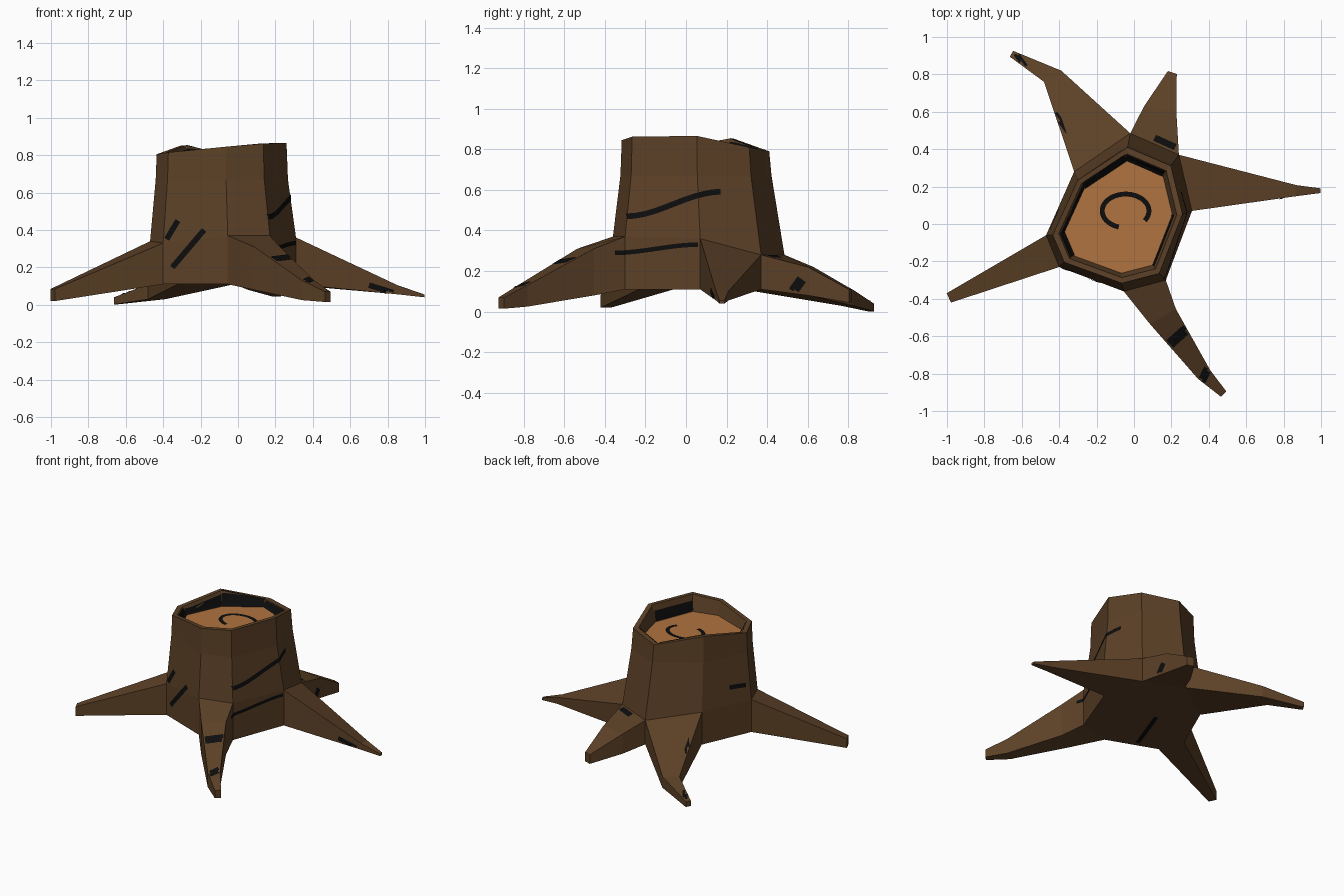
import bpy, bmesh, math
from mathutils import Vector
from mathutils.bvhtree import BVHTree

if "Cube" in bpy.data.objects:
    bpy.data.objects.remove(bpy.data.objects["Cube"])


def material(name, rgb):
    m = bpy.data.materials.new(name)
    m.diffuse_color = (*rgb, 1)
    m.use_nodes = True
    m.node_tree.nodes["Principled BSDF"].inputs["Base Color"].default_value = m.diffuse_color
    return m


BARK = material("bark brown", (0.107, 0.052, 0.020))
WOOD = material("cut wood tan", (0.434, 0.174, 0.050))
BLACK = material("crack black", (0.004, 0.004, 0.004))


def finish(bm, name, mats, recalc=True):
    if recalc:
        bmesh.ops.recalc_face_normals(bm, faces=bm.faces[:])
    me = bpy.data.meshes.new(name)
    bm.to_mesh(me)
    bm.free()
    for m in mats:
        me.materials.append(m)
    ob = bpy.data.objects.new(name, me)
    bpy.context.collection.objects.link(ob)
    return ob


def loft(bm, rings):
    """Bridge closed rings of points; returns the vertex rings."""
    vs = [[bm.verts.new(p) for p in r] for r in rings]
    n = len(vs[0])
    for a, b in zip(vs, vs[1:]):
        for i in range(n):
            j = (i + 1) % n
            bm.faces.new((a[i], a[j], b[j], b[i]))
    return vs


# Stump: irregular eight-sided trunk narrowing to a rim, with a sunken cut face
BASE = [Vector(p) for p in [(-.47, -.06, .34), (-.40, -.23, .33), (-.055, -.36, .37),
                            (.17, -.30, .37), (.31, .07, .36), (.24, .37, .28),
                            (-.02, .485, .28), (-.32, .28, .34)]]
RIM_Z = [.805, .815, .845, .862, .866, .81, .79, .853]
RIM = [Vector((-.15 + (p.x + .15) * .89, -.05 + (p.y + .05) * .86, z))
       for p, z in zip(BASE, RIM_Z)]
BOTTOM, FLOOR = .11, .75
CENTRE = sum(RIM, Vector()) / 8


def at_height(ring, z):
    return [Vector((p.x, p.y, z)) for p in ring]


def inset(k):
    return [Vector((*CENTRE.lerp(p, k).xy, p.z)) for p in RIM]


middle = at_height([b.lerp(r, .85) for b, r in zip(BASE, RIM)], .67)
bm = bmesh.new()
rings = loft(bm, [at_height(BASE, BOTTOM), BASE, middle, RIM,
                  inset(.91), at_height(inset(.84), FLOOR)])
bm.faces.new(rings[0][::-1])
bm.faces.new(rings[-1]).material_index = 1
solids = [finish(bm, "stump", [BARK, WOOD])]

# Roots: four-sided tapering lofts growing out of one stump side each.
# Section: centre x, centre y, width, low z, high z
ROOTS = {
    "left_root": (0, [(-.99, -.395, .055, .02, .085)]),
    "front_root": (2, [(.155, -.495, .16, .08, .31), (.375, -.805, .08, .025, .13),
                       (.48, -.91, .04, .015, .07)]),
    "right_root": (4, [(.865, .178, .06, .055, .10), (.997, .178, .025, .04, .055)]),
    "back_root": (5, [(.14, .615, .175, .08, .22), (.205, .81, .05, .045, .11)]),
    "back_left_root": (6, [(-.435, .79, .11, .03, .11), (-.655, .91, .036, .002, .04)]),
}
for name, (side, sections) in ROOTS.items():
    a, b = BASE[side], BASE[side + 1]
    loops = [at_height([a, b], BOTTOM) + [b, a]]
    last = (a + b).xy / 2
    for x, y, width, low, high in sections:
        c = Vector((x, y))
        d = (c - last).normalized()
        half = Vector((-d.y, d.x)) * width / 2
        p, q = c - half, c + half
        loops.append([(*p, low), (*q, low), (*q, high), (*p, high)])
        last = c
    bm = bmesh.new()
    bm.faces.new(loft(bm, loops)[-1])
    solids.append(finish(bm, name, [BARK]))

# Black cracks: thin strips projected onto the surface along an axis
verts, polys = [], []
for ob in solids:
    k = len(verts)
    verts += [v.co.copy() for v in ob.data.vertices]
    polys += [[k + i for i in p.vertices] for p in ob.data.polygons]
TREE = BVHTree.FromPolygons(verts, polys)
VIEWS = {"front": (1, -1), "back": (1, 1), "right": (0, 1),
         "left": (0, -1), "top": (2, 1), "below": (2, -1)}


def crack(bm, view, width, samples):
    axis, sign = VIEWS[view]
    ray = Vector((0, 0, 0))
    ray[axis] = -sign
    prev = None
    for k, s in enumerate(samples):
        d = samples[min(k + 1, len(samples) - 1)] - samples[max(k - 1, 0)]
        side = Vector((-d.y, d.x)).normalized() * width / 2
        row = []
        for t in (-1, 0, 1):
            origin = list(s + side * t)
            origin.insert(axis, 3 * sign)
            hit, nor, _, _ = TREE.ray_cast(Vector(origin), ray)
            if hit and nor.dot(ray) > 0:
                nor = -nor
            row.append(bm.verts.new(hit + nor * .004) if hit else None)
        for m in (0, 1) if prev else ():
            quad = (prev[m], prev[m + 1], row[m + 1], row[m])
            if all(quad) and max((p.co - q.co).length for p in quad for q in quad) < .12:
                f = bm.faces.new(quad)
                f.normal_update()
                if f.normal.dot(ray) > 0:
                    f.normal_flip()
        prev = row


def line(a, b, ease=False):
    """Evenly sampled line, optionally bent into a gentle S."""
    a, b = Vector(a), Vector(b)
    n = max(2, int((b - a).length / .012))
    out = []
    for i in range(n + 1):
        t = i / n
        v = t * t * (3 - 2 * t) if ease else t
        out.append(Vector((a.x + (b.x - a.x) * t, a.y + (b.y - a.y) * v)))
    return out


def build_cracks(name, marks):
    bm = bmesh.new()
    for mark in marks:
        crack(bm, *mark)
    loose = [v for v in bm.verts if not v.link_faces]
    bmesh.ops.delete(bm, geom=loose, context='VERTS')
    finish(bm, name, [BLACK], recalc=False)


build_cracks("trunk_cracks", [
    ("front", .03, line((-.35, .20), (-.18, .40))),
    ("front", .03, line((-.38, .35), (-.32, .45))),
    ("right", .028, line((-.29, .47), (.17, .59), True)),
    ("right", .022, line((-.35, .29), (.06, .33), True)),
    ("left", .03, line((.08, .46), (-.03, .45))),
    ("below", .03, line((-.24, -.25), (-.12, .08)))])
build_cracks("root_cracks", [
    ("front", .03, line((.70, .105), (.83, .065))),
    ("right", .05, line((.52, .09), (.57, .16))),
    ("top", .055, line((.19, -.64), (.28, -.56))),
    ("top", .045, line((.36, -.84), (.40, -.76))),
    ("top", .035, line((.11, .46), (.22, .41))),
    ("top", .03, line((-.43, .60), (-.35, .49))),
    ("top", .03, line((-.63, .91), (-.58, .84)))])

# Open growth ring on the cut face
ring = [Vector((-.045 + .125 * math.cos(t), .07 + .09 * math.sin(t)))
        for t in (math.radians(d) for d in range(-35, 255, 8))]
build_cracks("growth_ring", [("top", .026, ring)])

# Dark seams along some edges of the cut face
edge = inset(.86)
build_cracks("rim_cracks", [("top", w, line(edge[i].xy, edge[(i + 1) % 8].xy))
                            for i, w in ((5, .035), (6, .035), (7, .02), (0, .03), (3, .015))])
